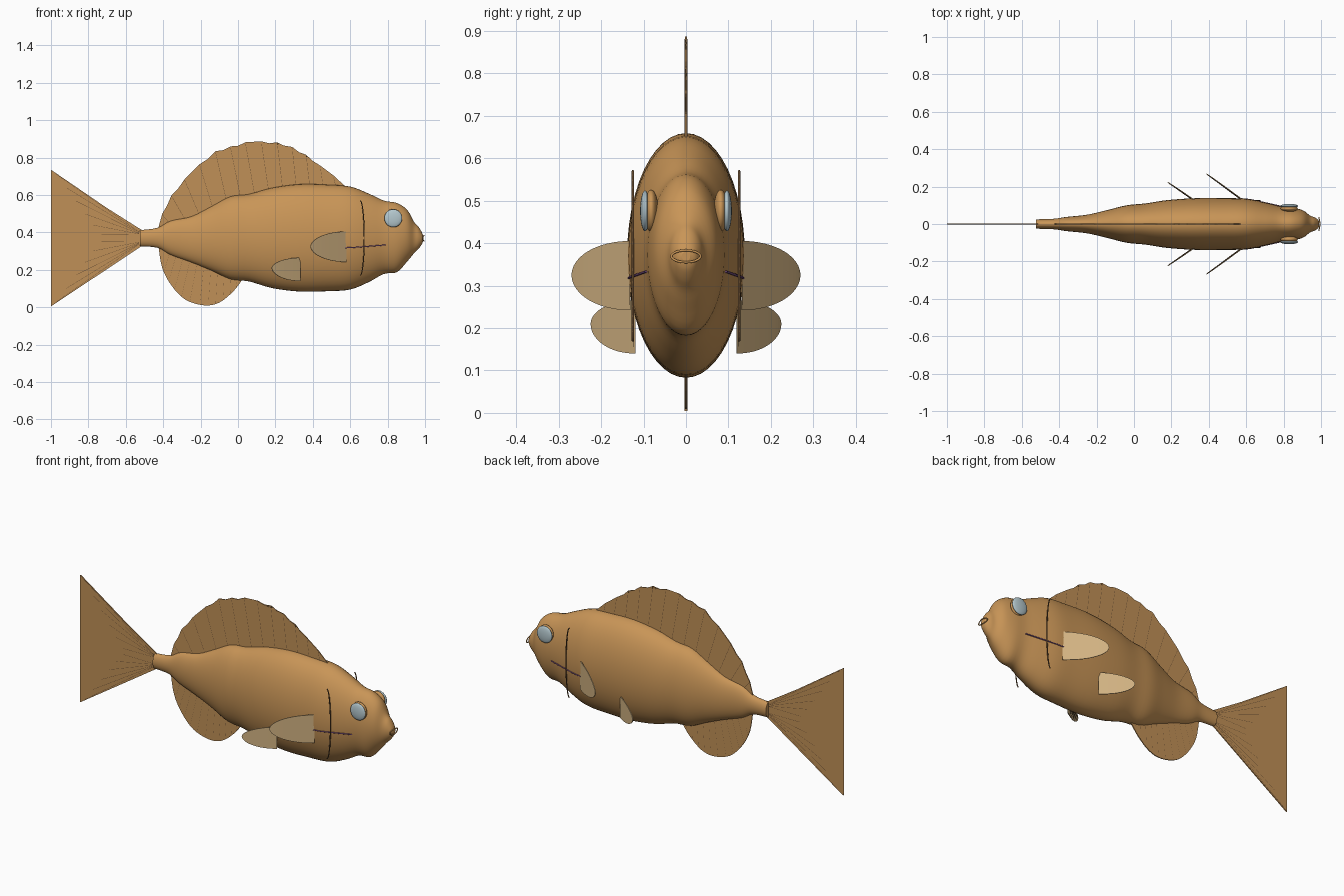
import bpy, bmesh, math
from mathutils import Vector

if "Cube" in bpy.data.objects:
    bpy.data.objects.remove(bpy.data.objects["Cube"])


def material(name, rgb):
    m = bpy.data.materials.new(name)
    m.diffuse_color = (*rgb, 1)
    m.use_nodes = True
    m.node_tree.nodes["Principled BSDF"].inputs["Base Color"].default_value = m.diffuse_color
    return m


BROWN = material("golden brown", (0.58, 0.30, 0.095))
FIN = material("fin brown", (0.53, 0.28, 0.095))
PALE = material("pale tan", (0.66, 0.46, 0.23))
DARK = material("dark brown", (0.16, 0.085, 0.035))
GREY = material("eye grey", (0.46, 0.58, 0.62))
PURPLE = material("dull purple", (0.20, 0.08, 0.22))


def finish(bm, name, mat, smooth=False):
    bmesh.ops.recalc_face_normals(bm, faces=bm.faces)
    me = bpy.data.meshes.new(name)
    bm.to_mesh(me)
    bm.free()
    me.materials.append(mat)
    ob = bpy.data.objects.new(name, me)
    bpy.context.collection.objects.link(ob)
    if smooth:
        for p in me.polygons:
            p.use_smooth = len(p.vertices) < 5
    return ob


def spline(pts, steps):
    """Catmull-Rom points through a list of tuples."""
    v = [Vector(p) for p in pts]
    out = []
    for i in range(len(v) - 1):
        a, b, c, d = v[max(i - 1, 0)], v[i], v[i + 1], v[min(i + 2, len(v) - 1)]
        for k in range(steps):
            t = k / steps
            out.append(0.5 * (2 * b + (c - a) * t + (2 * a - 5 * b + 4 * c - d) * t * t
                              + (3 * b - a - 3 * c + d) * t ** 3))
    return out + [v[-1]]


def plate(name, pts, mat, thick):
    """Flat outline of 3D points, thickened evenly."""
    bm = bmesh.new()
    vs = [bm.verts.new(p) for p in pts]
    bm.faces.new(vs)
    bmesh.ops.triangulate(bm, faces=bm.faces)
    ob = finish(bm, name, mat)
    s = ob.modifiers.new("thickness", "SOLIDIFY")
    s.thickness, s.offset = thick, 0
    return ob


def rods(name, lines, radius, mat, cyclic=False):
    cu = bpy.data.curves.new(name, "CURVE")
    cu.dimensions = "3D"
    cu.bevel_depth, cu.bevel_resolution = radius, 1
    cu.use_fill_caps = True
    for line in lines:
        sp = cu.splines.new("POLY")
        sp.points.add(len(line) - 1)
        for p, co in zip(sp.points, line):
            p.co = (*co, 1)
        sp.use_cyclic_u = cyclic
    cu.materials.append(mat)
    ob = bpy.data.objects.new(name, cu)
    bpy.context.collection.objects.link(ob)


# body: elliptical sections as x, top, bottom, half width
sections = [(-.525, .412, .326, .025), (-.43, .425, .318, .028), (-.36, .462, .28, .038),
            (-.25, .485, .24, .05), (-.14, .54, .195, .075), (-.04, .592, .15, .1),
            (.06, .605, .138, .11), (.18, .638, .103, .128), (.33, .658, .084, .138),
            (.48, .655, .086, .138), (.6, .645, .095, .135), (.7, .607, .135, .115),
            (.78, .57, .178, .096), (.85, .557, .188, .088), (.905, .52, .245, .072),
            (.94, .458, .287, .046), (.965, .43, .312, .036), (.983, .40, .337, .024),
            (.99, .38, .357, .01)]
N = 48
bm = bmesh.new()
rings = []
for x, top, bot, w in spline(sections, 4):
    rings.append([bm.verts.new((x, w * math.cos(a), (top + bot) / 2 + (top - bot) / 2 * math.sin(a)))
                  for a in (2 * math.pi * i / N for i in range(N))])
for r, q in zip(rings, rings[1:]):
    for i in range(N):
        bm.faces.new((r[i], r[(i + 1) % N], q[(i + 1) % N], q[i]))
bm.faces.new(rings[0])
bm.faces.new(rings[-1])
finish(bm, "body", BROWN, True)

# dorsal fin: tips of the spines with scalloped webbing between
tips = [(-.405, .50), (-.355, .60), (-.285, .685), (-.205, .765), (-.12, .835), (-.04, .86),
        (.04, .882), (.125, .887), (.21, .882), (.29, .857), (.365, .815), (.44, .757), (.51, .705)]
edge = []
for a, b in zip(tips, tips[1:]):
    edge += [a, ((a[0] + b[0]) / 2, (a[1] + b[1]) / 2 - .008)]
base = [(.58, .64), (.55, .60), (.3, .56), (0, .5), (-.2, .43), (-.4, .38), (-.43, .41)]
plate("dorsal_fin", [(x, 0, z) for x, z in edge + [tips[-1]] + base], FIN, .005)
rods("dorsal_spines", [[(x, 0, z - .006), (-.34 + i * .073, 0, .42 + min(i * .022, .17))]
                       for i, (x, z) in enumerate(tips)], .003, DARK)

# anal fin
anal = spline([(-.425, .325), (-.405, .21), (-.355, .115), (-.28, .04), (-.18, .01),
               (-.1, .025), (-.025, .085), (.025, .15)], 4)
plate("anal_fin", [(x, 0, z) for x, z in anal] + [(0, 0, .22), (-.2, 0, .3), (-.4, 0, .35)], FIN, .005)
rods("anal_rays", [[(p[0], 0, p[1] + .006), (-.36 + k * .036, 0, .31 - k * .013)]
                   for k, p in enumerate(anal[5:-3:2])], .0027, DARK)

# forked tail fin, upper half mirrored about its middle line
ZM = .37
inner = spline([(-1, .365), (-.9, .232), (-.805, .098), (-.725, 0)], 4)
outer = [(-.51, .04), (-.7, .16)]
half = outer + [tuple(p) for p in inner]
tail = half + [(x, -z) for x, z in reversed(half[:-1])]
plate("tail_fin", [(x, 0, ZM + z) for x, z in tail], FIN, .006)
rods("tail_rays", [[(-.53, 0, ZM + s * (.034 - .003 * k)), (p[0] + .01, 0, ZM + s * p[1])]
                   for s in (1, -1) for k, p in enumerate(inner[1:-1:2])], .0035, DARK)


def fan(name, root, out, up, down, s):
    """Paired fin: half ellipse fanning out from a root point."""
    r, o = Vector(root), Vector(out)
    arc = []
    for i in range(25):
        a = math.pi / 2 - math.pi * i / 24
        h = up if a > 0 else down
        arc.append(r + o * math.cos(a) + Vector((.008 * abs(math.sin(a)), 0, h * math.sin(a))))
    flip = lambda p: (p[0], s * p[1], p[2])
    plate(name, [flip(p) for p in arc] + [flip(r + o * .04)], PALE, .004)
    rods(name + "_rays", [[flip(r), flip(r + (p - r) * .97)] for p in arc[3:-2:3]], .0023, DARK)


for side, s in (("left", -1), ("right", 1)):
    fan(side + "_pectoral_fin", (.57, .132, .325), (-.183, .136, 0), .08, .083, s)
    fan(side + "_pelvic_fin", (.325, .121, .21), (-.145, .102, 0), .055, .07, s)

    # eye: socket with a flattened grey lens
    for name, y, size, mat in (("socket", .082, (.046, .017, .05), BROWN),
                               ("lens", .0965, (.048, .0115, .048), GREY)):
        bm = bmesh.new()
        bmesh.ops.create_uvsphere(bm, u_segments=32, v_segments=16, radius=1)
        bmesh.ops.scale(bm, vec=size, verts=bm.verts)
        bmesh.ops.translate(bm, vec=(.83, s * y, .476), verts=bm.verts)
        finish(bm, side + "_eye_" + name, mat, True)

    # gill line and side stripe
    rods(side + "_gill_line", [[(.653 + .022 * math.cos(a), s * .125, .37 + .2 * math.sin(a))
                                for a in (math.pi * (i / 20 - .5) for i in range(21))]], .003, DARK)
    rods(side + "_stripe", [[(.56, s * .1365, .317), (.62, s * .131, .32),
                             (.7, s * .114, .326), (.79, s * .094, .333)]], .003, PURPLE)

# mouth ring
rods("mouth", [[(.995 - .006 * abs(math.cos(a)), .034 * math.cos(a), .369 + .014 * math.sin(a))
                for a in (2 * math.pi * i / 32 for i in range(32))]], .003, BROWN, True)
